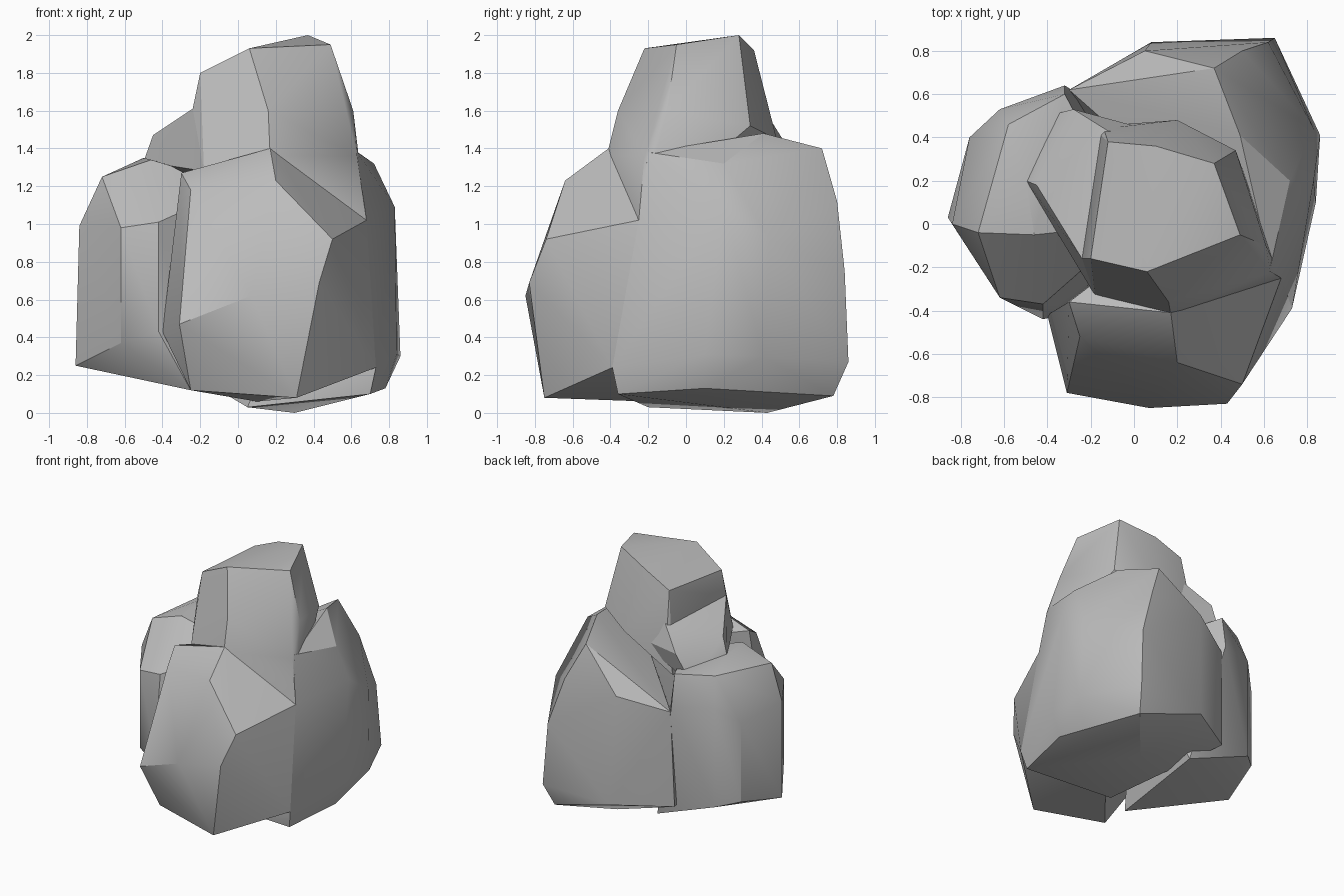
import bpy
import bmesh
import math

default_cube = bpy.data.objects.get("Cube")
if default_cube:
    bpy.data.objects.remove(default_cube, do_unlink=True)

# One plain stone colour for the whole boulder
stone = bpy.data.materials.new("stone_grey")
stone.use_nodes = True
stone_colour = (.5, .5, .5, 1)
stone.diffuse_color = stone_colour
shader = next(n for n in stone.node_tree.nodes if n.type == 'BSDF_PRINCIPLED')
shader.inputs["Base Color"].default_value = stone_colour
shader.inputs["Roughness"].default_value = .9


def chiselled_rock(name, *corner_groups):
    """Wrap a tight convex stone around its corner points."""
    mesh = bpy.data.meshes.new(name)
    rock = bpy.data.objects.new(name, mesh)
    bpy.context.collection.objects.link(rock)

    bm = bmesh.new()
    for group in corner_groups:
        for corner in group:
            bm.verts.new(corner)
    hull = bmesh.ops.convex_hull(bm, input=list(bm.verts))
    leftovers = set(hull["geom_interior"]) | set(hull["geom_unused"])
    loose = [item for item in leftovers if isinstance(item, bmesh.types.BMVert)]
    bmesh.ops.delete(bm, geom=loose, context='VERTS')

    # Merge nearly flat neighbours into broad facets
    bmesh.ops.dissolve_limit(bm, angle_limit=math.radians(3),
                             verts=list(bm.verts), edges=list(bm.edges))
    bmesh.ops.recalc_face_normals(bm, faces=list(bm.faces))
    bm.to_mesh(mesh)
    bm.free()
    mesh.materials.append(stone)

    # Soft facets with crisp ridges
    bpy.ops.object.select_all(action='DESELECT')
    rock.select_set(True)
    bpy.context.view_layer.objects.active = rock
    bpy.ops.object.shade_smooth_by_angle(angle=math.radians(30))
    return rock


# Tall upper stone: crown, waist and buried foot
crown = [(.06, -.22, 1.93), (.49, -.05, 1.95), (.37, .28, 2),
         (.1, .36, 1.92), (-.12, .38, 1.82), (-.2, -.16, 1.8)]
waist = [(-.24, -.16, 1.61), (.16, -.36, 1.6), (.61, -.1, 1.6),
         (.47, .34, 1.52), (.2, .48, 1.45), (-.14, .44, 1.5)]
foot = [(-.18, -.33, 1.28), (.17, -.42, 1.36), (.63, -.22, 1.36),
        (.68, -.25, 1.02), (-.2, .45, 1.2)]
chiselled_rock("peak_stone", crown, waist, foot)

# Small shoulder leaning on the peak
shoulder_top = [(-.24, -.16, 1.61), (-.12, .43, 1.58),
                (-.28, .53, 1.42), (-.45, .18, 1.47)]
shoulder_base = [(-.5, .2, 1.33), (-.18, -.33, 1.28),
                 (.2, .4, 1.4), (-.4, .5, 1.2), (.2, 0, 1.3)]
chiselled_rock("shoulder_stone", shoulder_top, shoulder_base)

# Bulging front stone
front_top = [(-.18, -.33, 1.3), (.17, -.41, 1.4), (.68, -.25, 1.02),
             (.2, -.64, 1.23), (-.25, -.52, 1.18), (-.3, -.36, 1.27)]
front_belly = [(.5, -.74, .92), (.43, -.83, .69), (.07, -.85, .62),
               (-.31, -.78, .47), (-.4, -.42, .43)]
front_base = [(.31, -.75, .08), (-.25, -.62, .12), (.73, -.39, .24),
              (.1, -.2, .06), (.3, .1, 1.2)]
chiselled_rock("front_stone", front_top, front_belly, front_base)

# Large stone forming the left side and the back
main_top = [(.63, -.2, 1.38), (.72, .2, 1.32), (.49, .41, 1.48),
            (.37, .72, 1.4), (.05, .8, 1.1), (-.3, .62, 1)]
main_sides = [(.83, .2, 1.09), (.83, .44, .92), (.5, .8, 1.12),
              (.68, -.25, 1.02), (.62, .84, .75)]
main_rim = [(.73, -.39, .24), (.84, .1, .31), (.86, .41, .3),
            (.65, .86, .27), (.08, .84, .25), (-.32, .6, .25)]
main_base = [(.7, -.36, .1), (.78, .1, .13), (.6, .78, .09),
             (.3, .43, 0), (.05, -.2, .03)]
chiselled_rock("main_stone", main_top, main_sides, main_rim, main_base)

# Stone on the right side, undercut near the ground
side_top = [(-.72, -.04, 1.25), (-.46, -.05, 1.34), (-.5, .2, 1.35),
            (-.58, .46, 1.3), (-.32, .6, 1.3), (0, 0, 1.2)]
side_middle = [(-.84, 0, .99), (-.62, -.34, .98), (-.42, -.37, 1.01),
               (-.76, .4, .95), (-.62, .53, 1.08), (-.32, .64, 1.05)]
side_base = [(-.86, .03, .25), (-.62, -.34, .37), (-.42, -.44, .43),
             (-.25, -.4, .12), (-.76, .4, .33), (-.62, .53, .3), (-.1, .5, .1)]
chiselled_rock("side_stone", side_top, side_middle, side_base)
